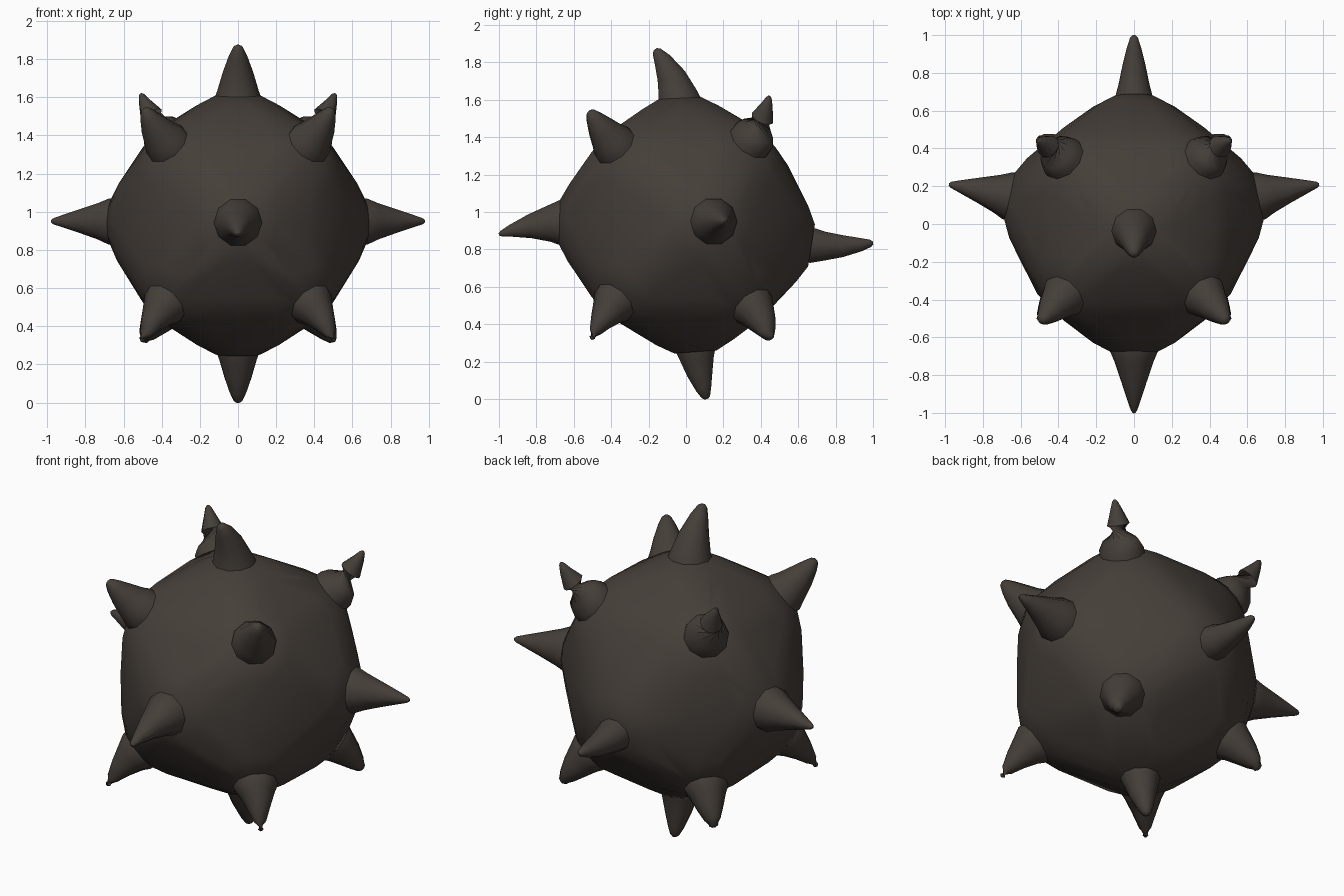
import bpy, bmesh, math
from mathutils import Vector

if "Cube" in bpy.data.objects:
    bpy.data.objects.remove(bpy.data.objects["Cube"])

CENTRE = Vector((0, 0, 0.93))
mat = bpy.data.materials.new("dark brown iron")
mat.diffuse_color = (0.060, 0.049, 0.041, 1)
mat.use_nodes = True
mat.node_tree.nodes["Principled BSDF"].inputs["Base Color"].default_value = mat.diffuse_color


def finish(bm, name, angle):
    bmesh.ops.recalc_face_normals(bm, faces=bm.faces)
    me = bpy.data.meshes.new(name)
    bm.to_mesh(me)
    bm.free()
    me.materials.append(mat)
    ob = bpy.data.objects.new(name, me)
    bpy.context.collection.objects.link(ob)
    bpy.context.view_layer.objects.active = ob
    ob.select_set(True)
    bpy.ops.object.shade_smooth_by_angle(angle=math.radians(angle))
    ob.select_set(False)


def ring(c, n, r, sides=10):
    """Points of a circle around c, facing n."""
    ref = Vector((0, 1, 0)) if abs(n.z) > 0.8 else Vector((0, 0, 1))
    u = n.cross(ref).normalized()
    v = n.cross(u)
    return [c + (u * math.cos(a) + v * math.sin(a)) * r
            for a in (2 * math.pi * k / sides for k in range(sides))]


# (distance along spike, radius factor): flared foot, taper, tip
SHARP = [(-0.25, 1.2), (0.0, 1.15), (0.18, 0.92), (0.5, 0.6),
         (0.8, 0.31), (0.96, 0.15), (1.0, 0.06)]
BLUNT = [(-0.25, 1.2), (0.0, 1.15), (0.18, 0.97), (0.5, 0.72),
         (0.8, 0.44), (0.96, 0.24), (1.0, 0.1)]
feet = []       # directions where the ball bulges out to meet a spike


def spike(name, base, tip, radius, profile=SHARP):
    """Curved horn that leaves the ball along its normal and bends to the tip."""
    base, tip = Vector(base), Vector(tip)
    normal = (base - CENTRE).normalized()
    feet.append(normal)
    length = (tip - base).length
    mid = (base + normal * length * 0.5).lerp((base + tip) / 2, 0.4)
    bm = bmesh.new()
    rings = []
    for t, f in profile:
        if t <= 0:
            c, n = base + normal * length * t, normal
        else:
            c = base * (1 - t) ** 2 + mid * 2 * t * (1 - t) + tip * t * t
            n = normal.lerp((tip - mid).normalized(), t).normalized()
        rings.append([bm.verts.new(p) for p in ring(c, n, radius * f)])
    for a, b in zip(rings, rings[1:]):
        for k in range(len(a)):
            j = (k + 1) % len(a)
            bm.faces.new((a[k], a[j], b[j], b[k]))
    bm.faces.new(rings[0])
    bm.faces.new(rings[-1])
    finish(bm, name, 50)


# spikes on the middle plane
spike("top_spike", (0, -0.03, 1.58), (0, -0.165, 1.87), 0.112, BLUNT)
spike("bottom_spike", (0, 0.05, 0.27), (0, 0.11, 0.0), 0.1, BLUNT)
spike("front_spike", (0, -0.67, 0.945), (0, -1.0, 0.88), 0.112)
spike("back_spike", (0, 0.68, 0.82), (0, 1.0, 0.835), 0.085, BLUNT)

# mirrored side and corner spikes
for s, side in ((-1, "left"), (1, "right")):
    spike(side + "_spike", (s * 0.67, 0.15, 0.95), (s * 0.98, 0.21, 0.95), 0.11)
    spike(side + "_upper_front_spike", (s * 0.38, -0.39, 1.365), (s * 0.49, -0.515, 1.54), 0.105, BLUNT)
    spike(side + "_upper_back_spike", (s * 0.39, 0.36, 1.40), (s * 0.51, 0.445, 1.62), 0.105)
    spike(side + "_lower_front_spike", (s * 0.39, -0.39, 0.51), (s * 0.505, -0.505, 0.32), 0.105)
    spike(side + "_lower_back_spike", (s * 0.385, 0.36, 0.49), (s * 0.5, 0.45, 0.32), 0.105, BLUNT)

# body: ball drawn out to a low swelling under every spike
bm = bmesh.new()
bmesh.ops.create_icosphere(bm, subdivisions=3, radius=0.632)
for n in feet:
    for angle, r in ((10, 0.69), (19, 0.665)):
        a = math.radians(angle)
        for p in ring(n * r * math.cos(a), n, r * math.sin(a)):
            bm.verts.new(p)
hull = bmesh.ops.convex_hull(bm, input=bm.verts)
inner = {g for g in hull["geom_interior"] if isinstance(g, bmesh.types.BMVert)}
bmesh.ops.delete(bm, geom=list(inner), context='VERTS')
bmesh.ops.translate(bm, verts=bm.verts, vec=CENTRE)
finish(bm, "round_body", 50)
